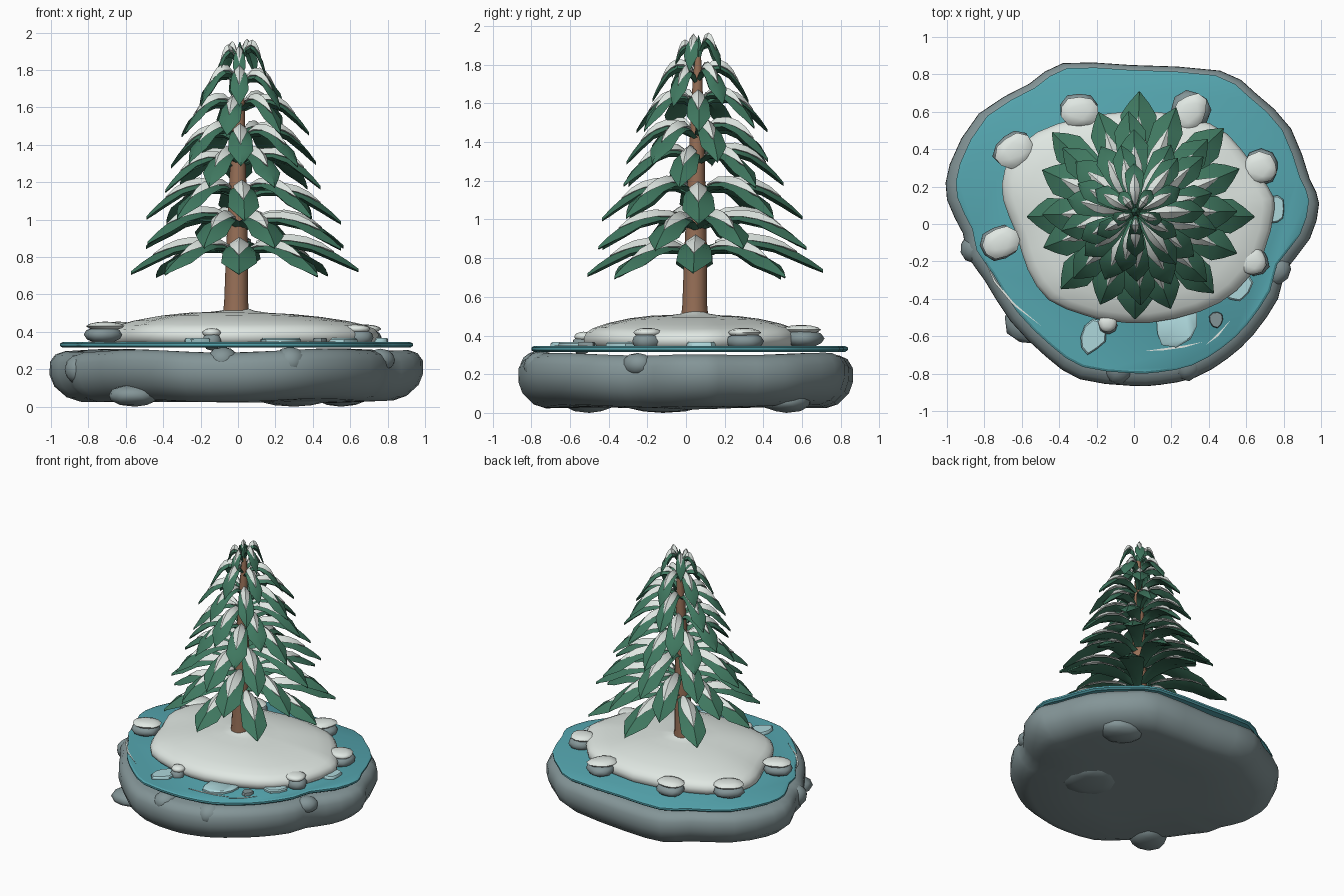
import bpy, bmesh, math, random
from mathutils import Vector

if "Cube" in bpy.data.objects:
    bpy.data.objects.remove(bpy.data.objects["Cube"])

random.seed(4)


def mat(name, rgb):
    m = bpy.data.materials.new(name)
    m.diffuse_color = (*rgb, 1)
    m.use_nodes = True
    m.node_tree.nodes["Principled BSDF"].inputs["Base Color"].default_value = m.diffuse_color
    return m


STONE = mat("grey stone", (0.23, 0.30, 0.31))
WATER = mat("teal water", (0.09, 0.38, 0.43))
SNOW = mat("white snow", (0.77, 0.83, 0.79))
BARK = mat("brown bark", (0.31, 0.16, 0.095))
NEEDLE = mat("pine green", (0.050, 0.185, 0.115))
ICE = mat("pale ice", (0.42, 0.68, 0.71))


def finish(bm, name, materials, angle=40):
    bmesh.ops.recalc_face_normals(bm, faces=bm.faces)
    me = bpy.data.meshes.new(name)
    bm.to_mesh(me)
    bm.free()
    for m in materials:
        me.materials.append(m)
    ob = bpy.data.objects.new(name, me)
    bpy.context.collection.objects.link(ob)
    bpy.ops.object.select_all(action='DESELECT')
    bpy.context.view_layer.objects.active = ob
    ob.select_set(True)
    bpy.ops.object.shade_smooth_by_angle(angle=math.radians(angle))
    return ob


def skin(bm, rings, index=0):
    """Join closed rings of points and cap both ends."""
    loops = [[bm.verts.new(p) for p in r] for r in rings]
    faces = [bm.faces.new(loops[0]), bm.faces.new(loops[-1])]
    for a, b in zip(loops, loops[1:]):
        for i in range(len(a)):
            j = (i + 1) % len(a)
            faces.append(bm.faces.new((a[i], a[j], b[j], b[i])))
    for f in faces:
        f.material_index = index


def smooth(pts):
    """Insert one rounded point between each pair of outline points."""
    out, n = [], len(pts)
    for i in range(n):
        p = [Vector(pts[(i + k) % n]) for k in (-1, 0, 1, 2)]
        out += [p[1], (p[1] + p[2]) * 0.5625 - (p[0] + p[3]) * 0.0625]
    return out


def loft(name, outline, profile, material, centre=(0, 0), wobble=0, angle=40):
    """Stack scaled copies of an outline; profile holds (scale, z) pairs."""
    c = Vector(centre)
    rings = []
    for s, z in profile:
        ring = [c + (Vector(p) - c) * s for p in outline]
        rings.append([(p.x, p.y, z + wobble * math.sin(5 * p.x + 2) * math.cos(4 * p.y))
                      for p in ring])
    bm = bmesh.new()
    skin(bm, rings)
    return finish(bm, name, [material], angle)


def blob(name, loc, size, turn, material, rough=0.1, flat_top=1.0):
    bm = bmesh.new()
    bmesh.ops.create_icosphere(bm, subdivisions=2, radius=1)
    ph = random.uniform(0, 6)
    for v in bm.verts:
        d = 1 + rough * (math.sin(3 * v.co.x + ph) + math.cos(4 * v.co.y + ph * 2))
        x, y = v.co.x * d * size[0], v.co.y * d * size[1]
        z = min(v.co.z, flat_top) * size[2]
        v.co = (loc[0] + x * math.cos(turn) - y * math.sin(turn),
                loc[1] + x * math.sin(turn) + y * math.cos(turn), loc[2] + z)
    return finish(bm, name, [material], 50)


# Stone base
shore = [(-.38, .86), (-.02, .85), (.46, .82), (.65, .70), (.84, .51), (.94, .24), (.99, .11),
         (.94, -.08), (.81, -.25), (.77, -.40), (.64, -.59), (.50, -.72), (.33, -.82), (.14, -.86),
         (-.02, -.865), (-.29, -.83), (-.47, -.71), (-.66, -.52), (-.80, -.30), (-.89, -.17),
         (-.915, -.05), (-1, .13), (-.985, .32), (-.83, .59), (-.56, .75)]
shore_s = smooth(shore)
loft("stone_base", shore_s, [(.5, .03), (.84, .035), (.91, .055), (.975, .11), (1, .17), (.998, .24),
                             (.97, .28), (.92, .300), (.8, .300), (.5, .29)], STONE, wobble=.012, angle=60)
for i, (x, y, z, r, h) in enumerate([(-.85, -.13, .20, .085, .08), (.76, -.25, .25, .085, .06),
                                     (.28, -.74, .24, .10, .08), (-.08, -.77, .25, .09, .07),
                                     (-.55, -.50, .06, .15, .06), (.30, -.12, .05, .22, .05),
                                     (.55, .52, .06, .15, .06)]):
    blob(f"base_rock_{i}", (x, y, z), (r, r * .9, h), i, STONE, .05)

# Water sheet
water = [(p.x * .945, p.y * .945 + .02) for p in shore_s]
loft("water", water, [(.985, .315), (1, .325), (1, .338), (.985, .345)], WATER, angle=30)

# Snow mound
mound = smooth([(-.68, .29), (-.69, .13), (-.62, -.05), (-.56, -.24), (-.45, -.40), (-.26, -.48),
                (-.13, -.51), (.08, -.52), (.35, -.46), (.54, -.35), (.68, -.16), (.74, .08), (.71, .19),
                (.56, .40), (.40, .53), (.03, .60), (-.40, .53), (-.58, .43)])
loft("snow_mound", mound, [(.97, .335), (1.01, .36), (1.015, .39), (.99, .418), (.93, .44), (.8, .464),
                           (.6, .486), (.4, .497), (.22, .499), (.12, .507), (.07, .52)],
     SNOW, (.0, .05), .008, 60)

# Snow capped rocks around the mound
for i, (x, y, r, a) in enumerate([(-.29, .60, .10, 0), (.30, .60, .11, .9), (.67, .30, .10, 0),
                                  (.63, -.20, .085, 0), (-.64, .39, .105, .6), (-.71, -.10, .10, .4),
                                  (-.14, -.53, .055, .2)]):
    h = .35 if r < .06 else .385 if y > .35 or x < -.6 else .37
    blob(f"shore_rock_{i}", (x * 1.015, y * 1.015, h), (r, r * .9, .05), a, STONE, .07, .8)
    blob(f"rock_snow_{i}", (x, y, h + .045), (r, r * .8, .025), a, SNOW, .06)

# Ice floes, a flat pebble and ripples
for i, (x, y, rx, ry, a, m) in enumerate([(.23, -.55, .13, .10, .6, ICE), (.55, -.33, .09, .075, .8, ICE),
                                          (-.22, -.60, .07, .10, -.4, ICE), (.76, .08, .05, .08, 0, ICE),
                                          (.44, -.51, .04, .045, 0, STONE)]):
    pts = []
    for k in range(9):
        t, q = k * math.tau / 9, random.uniform(.85, 1.1)
        u, v = rx * q * math.cos(t), ry * q * math.sin(t)
        pts.append((x + u * math.cos(a) - v * math.sin(a), y + u * math.sin(a) + v * math.cos(a)))
    loft(f"floe_{i}", pts, [(1, .340), (1, .358), (.9, .366)], m, (x, y))
for i, path in enumerate([[(-.80, -.19), (-.75, -.31), (-.65, -.43), (-.49, -.55)],
                          [(.05, -.68), (.16, -.675), (.27, -.66), (.37, -.63)],
                          [(.38, -.65), (.45, -.60), (.52, -.51)]]):
    inner = [(x * .985, y * .985) for x, y in path[1:-1]]
    loft(f"ripple_{i}", path + inner[::-1], [(1, .343), (1, .348)], SNOW)

# Trunk
bm = bmesh.new()
skin(bm, [[(x + r * math.cos(k * math.tau / 12), y + r * math.sin(k * math.tau / 12), z) for k in range(12)]
          for r, x, y, z in [(.074, -.01, .045, .46), (.064, -.01, .045, .56), (.058, -.005, .05, .85),
                             (.042, 0, .055, 1.3), (.024, .01, .06, 1.75), (.01, .01, .065, 1.88)]])
finish(bm, "trunk", [BARK])


def branch(bm, angle, length, root, rise, fall, width):
    """Arched, ridged leaf blade with a snow strip lying on its ridge."""
    d = Vector((math.cos(angle), math.sin(angle), 0))
    side = Vector((-d.y, d.x, 0))
    mid = Vector((.008, .058, root))

    def at(t):
        return mid + d * (.015 + t * (length - .015)) + Vector((0, 0, rise * t - fall * t * t))

    rings = []
    for t, w in [(0, .25), (.2, .5), (.4, .75), (.6, .92), (.8, 1), (.9, .58), (1, .03)]:
        p, h = at(t), width * w
        up, drop = Vector((0, 0, .012)), Vector((0, 0, -.27 * h))
        low = Vector((0, 0, -.03 * min(1, w + .2) - .10 * h))
        rings.append([p + side * h + drop, p + up, p - side * h + drop, p + low])
    skin(bm, rings, 0)
    rings = []
    for t, w in [(.12, .12), (.25, .36), (.42, .56), (.56, .52), (.68, .30), (.79, .02)]:
        p, h = at(t), width * w
        up = Vector((0, 0, .016 + .022 * min(1, w * 2.5)))
        drop = Vector((0, 0, .016 - .25 * h))
        rings.append([p + side * h + drop, p + up, p - side * h + drop, p])
    skin(bm, rings, 1)


# Branch tiers: count, length, root height, rise, fall, half width, turn
tiers = [(8, .61, .825, .28, .39, .092, 0), (8, .565, .97, .30, .41, .088, 22),
         (8, .52, 1.12, .30, .43, .082, 2), (7, .43, 1.29, .30, .43, .074, 38),
         (7, .39, 1.44, .30, .44, .068, 13), (7, .35, 1.59, .29, .42, .060, 0),
         (6, .25, 1.73, .30, .43, .050, 30), (5, .14, 1.845, .34, .43, .036, 54)]
for i, (n, length, root, rise, fall, width, turn) in enumerate(tiers):
    bm = bmesh.new()
    for k in range(n):
        a = math.radians(turn + k * 360 / n + random.uniform(-2, 2))
        reach = length * (1 + .08 * math.cos(a - math.pi / 4)) * random.uniform(.98, 1.02)
        branch(bm, a, reach, root + random.uniform(-.02, .02), rise, fall,
               width * random.uniform(.94, 1.05))
    finish(bm, f"branch_tier_{i}", [NEEDLE, SNOW], 35)

# Leader at the very top
bm = bmesh.new()
skin(bm, [[(.01 + r * math.cos(k * math.tau / 6), .065 + r * math.sin(k * math.tau / 6), z) for k in range(6)]
          for r, z in [(.012, 1.83), (.026, 1.88), (.002, 1.95)]])
finish(bm, "tree_tip", [NEEDLE])
